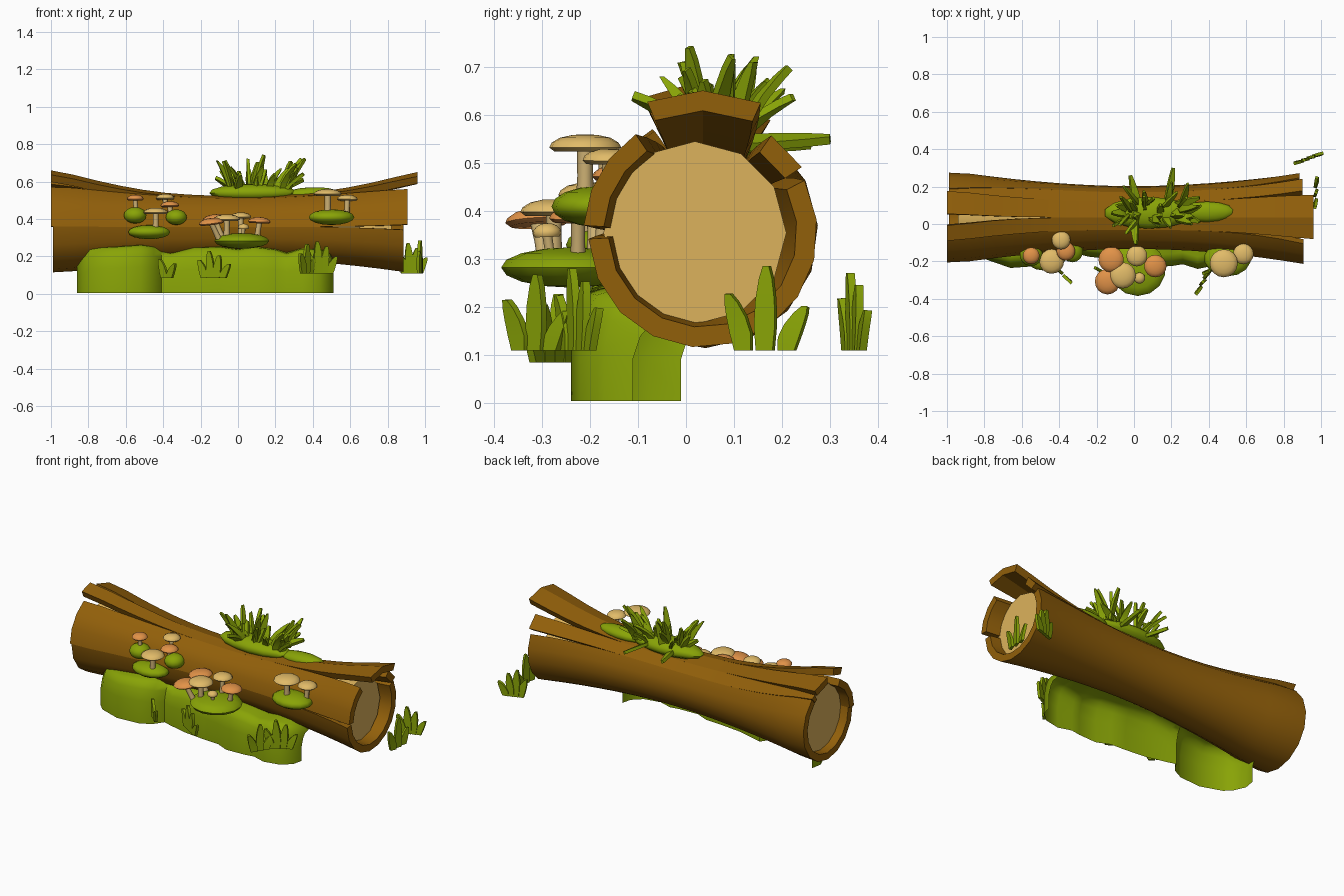
import bpy, bmesh, math, random
from mathutils import Vector, Matrix

if "Cube" in bpy.data.objects:
    bpy.data.objects.remove(bpy.data.objects["Cube"])

random.seed(4)
CY, CZ = 0.035, 0.355            # log axis


def material(name, rgb):
    m = bpy.data.materials.new(name)
    m.diffuse_color = (*rgb, 1)
    m.use_nodes = True
    m.node_tree.nodes["Principled BSDF"].inputs["Base Color"].default_value = m.diffuse_color
    return m


BARK = material("bark brown", (0.285, 0.115, 0.003))
WOOD = material("pale wood", (0.72, 0.45, 0.107))
MOSS = material("moss green", (0.25, 0.37, 0.002))
TAN = material("tan cap", (0.76, 0.50, 0.14))
ORANGE = material("orange cap", (0.76, 0.29, 0.065))
STEM = material("stem beige", (0.60, 0.43, 0.17))


def finish(name, bm, mat, angle=35):
    bmesh.ops.recalc_face_normals(bm, faces=bm.faces)
    me = bpy.data.meshes.new(name)
    bm.to_mesh(me)
    bm.free()
    me.materials.append(mat)
    ob = bpy.data.objects.new(name, me)
    bpy.context.collection.objects.link(ob)
    bpy.context.view_layer.objects.active = ob
    ob.select_set(True)
    bpy.ops.object.shade_smooth_by_angle(angle=math.radians(angle))
    ob.select_set(False)
    return ob


def loft(bm, sections, closed=True):
    """Skin sections; closed ones get end caps, open ones stay a sheet."""
    rings = [[bm.verts.new(p) for p in s] for s in sections]
    n = len(rings[0])
    for a, b in zip(rings, rings[1:]):
        for i in range(n if closed else n - 1):
            j = (i + 1) % n
            bm.faces.new((a[i], a[j], b[j], b[i]))
    if closed:
        bm.faces.new(rings[0][::-1])
        bm.faces.new(rings[-1])


def radius(x):
    return 0.168 + 0.072 * min(1, abs(x) / 0.92) ** 1.8


def polar(x, r, deg, dy=0):
    a = math.radians(deg)
    return (x, CY + dy + r * math.cos(a), CZ + r * math.sin(a))


# Bark strips: joined mid-log, splitting and curling outward at the ends
def strip(name, x0, x1, mid, left, right, lift_l, lift_r, n, thick=0.042):
    bm = bmesh.new()
    secs = []
    for k in range(17):
        x = x0 + (x1 - x0) * k / 16
        t = max(0, (abs(x) - 0.3) / 0.65)
        g = min(1, t) ** 2
        end, lift = (left, lift_l) if x < 0 else (right, lift_r)
        a0 = mid[0] + (end[0] - mid[0]) * g
        a1 = mid[1] + (end[1] - mid[1]) * g
        r = radius(x) + lift * t ** 1.7
        ang = [a0 + (a1 - a0) * i / n for i in range(n + 1)]
        secs.append([polar(x, r, a) for a in ang] +
                    [polar(x, r - thick, a) for a in reversed(ang)])
    loft(bm, secs)
    finish(name, bm, BARK)


strip("log_main_shell", -0.99, 0.885, (-181, 37), (-181, 50), (-176, 25), 0, 0.004, 10)
strip("log_front_strip", -1.0, 0.905, (113, 179), (116, 179), (126, 176), 0, 0.012, 3)
strip("log_top_strip_front", -1.0, 0.96, (90, 113), (98, 114), (90, 113), 0.06, 0.055, 1)
strip("log_top_strip_back", -1.0, 0.96, (60, 90), (59, 86), (66, 90), 0.03, 0.055, 1)
strip("log_back_strip", -0.99, 0.9, (37, 60), (51, 58), (33, 54), 0.0, 0.012, 1)

# Pale heartwood filling the log
bm = bmesh.new()
loft(bm, [[polar(x, radius(x) - 0.036, a * 30, -0.02 * max(0, x)) for a in range(12)]
          for x in (-0.94, -0.75, -0.5, -0.25, 0, 0.25, 0.5, 0.7, 0.82)])
finish("log_heartwood", bm, WOOD)

# Moss curtain hanging in front of the log, open behind and below: x, y, height
bm = bmesh.new()
stations = [(-0.85, -0.01, 0.17), (-0.862, -0.08, 0.17), (-0.83, -0.15, 0.20), (-0.79, -0.19, 0.245),
            (-0.66, -0.235, 0.25), (-0.52, -0.225, 0.26), (-0.45, -0.19, 0.25), (-0.41, -0.13, 0.235),
            (-0.36, -0.145, 0.215), (-0.24, -0.175, 0.245), (-0.1, -0.19, 0.25), (0.0, -0.195, 0.235),
            (0.08, -0.23, 0.25), (0.2, -0.225, 0.235), (0.26, -0.215, 0.215), (0.34, -0.24, 0.24),
            (0.44, -0.22, 0.235), (0.495, -0.17, 0.21), (0.51, -0.11, 0.17)]
loft(bm, [[(x, y, 0.005), (x, y, h * 0.55), (x, y + 0.015, h * 0.82), (x, y + 0.035, h * 0.96),
           (x, y + 0.065, h), (x, max(y + 0.07, -0.075), h + 0.005)] for x, y, h in stations], False)
finish("moss_curtain", bm, MOSS, 50)


# Moss cushions on the bark: centre and half sizes
def cushion(name, c, s, tilt=0):
    bm = bmesh.new()
    bmesh.ops.create_uvsphere(bm, u_segments=14, v_segments=8, radius=1,
                              matrix=Matrix.Translation(c) @ Matrix.Rotation(tilt, 4, 'Y')
                              @ Matrix.Diagonal((*s, 1)))
    finish(name, bm, MOSS, 60)


cushion("moss_shelf_far_left", (-0.55, -0.165, 0.42), (0.062, 0.06, 0.044))
cushion("moss_shelf_left", (-0.33, -0.145, 0.41), (0.058, 0.06, 0.042))
cushion("moss_shelf_low_left", (-0.475, -0.17, 0.33), (0.115, 0.08, 0.038))
cushion("moss_shelf_middle", (0.02, -0.24, 0.283), (0.15, 0.145, 0.042))
cushion("moss_shelf_right", (0.5, -0.185, 0.41), (0.125, 0.095, 0.042))
cushion("moss_top_large", (0.08, 0.06, 0.54), (0.24, 0.085, 0.048))
cushion("moss_top_small", (0.39, 0.065, 0.535), (0.15, 0.055, 0.035), -0.04)


# Mushrooms: cap centre x, y, cap top z, cap radius, colour, stem foot
def mushroom(i, x, y, z, r, mat, foot):
    h = 0.022 + r * 0.16
    top, foot = Vector((x, y, z)), Vector(foot)
    axis = (top - foot).normalized()
    tilt = Vector((0, 0, 1)).rotation_difference((axis + Vector((0, 0, 2))).normalized())
    prof = [(0.3, -h), (0.85, -h * 1.05), (1, -h * 0.8), (0.93, -h * 0.5),
            (0.7, -h * 0.2), (0.35, -h * 0.03), (0.08, 0)]
    bm = bmesh.new()
    loft(bm, [[top + tilt @ Vector((r * k * math.cos(a * math.pi / 8),
                                    r * k * math.sin(a * math.pi / 8), dz))
               for a in range(16)] for k, dz in prof])
    finish(f"mushroom_cap_{i}", bm, mat, 50)
    bm = bmesh.new()
    sr = 0.006 + r * 0.15
    end = top - Vector((0, 0, h * 0.7))
    loft(bm, [[foot.lerp(end, t) + Vector((sr * k * math.cos(a * math.pi / 4),
                                           sr * k * math.sin(a * math.pi / 4), 0))
               for a in range(8)] for t, k in ((0, 1.15), (0.5, 0.95), (1, 1.0))])
    finish(f"mushroom_stem_{i}", bm, STEM, 60)


MUSHROOMS = [
    (-0.55, -0.17, 0.53, 0.045, ORANGE, (-0.545, -0.17, 0.43)),
    (-0.39, -0.085, 0.535, 0.05, TAN, (-0.385, -0.10, 0.42)),
    (-0.365, -0.145, 0.495, 0.05, ORANGE, (-0.36, -0.15, 0.41)),
    (-0.44, -0.2, 0.46, 0.066, TAN, (-0.44, -0.2, 0.33)),
    (-0.125, -0.19, 0.425, 0.068, ORANGE, (-0.08, -0.19, 0.29)),
    (-0.145, -0.31, 0.405, 0.068, ORANGE, (-0.1, -0.29, 0.29)),
    (-0.06, -0.275, 0.425, 0.07, TAN, (-0.06, -0.275, 0.29)),
    (0.015, -0.17, 0.435, 0.056, TAN, (0.015, -0.18, 0.29)),
    (0.03, -0.29, 0.375, 0.03, TAN, (0.025, -0.28, 0.29)),
    (0.115, -0.225, 0.41, 0.06, ORANGE, (0.1, -0.225, 0.29)),
    (0.48, -0.21, 0.56, 0.075, TAN, (0.48, -0.21, 0.41)),
    (0.585, -0.16, 0.53, 0.055, TAN, (0.58, -0.165, 0.41)),
]
for i, m in enumerate(MUSHROOMS):
    mushroom(i + 1, *m)


# Grass blade: thick tapered leaf bending along "lean"
def blade(bm, base, height, lean, side, w, thick=0.016):
    base, lean, side = Vector(base), Vector(lean), Vector(side).normalized()
    secs = []
    for t, k in ((0, 0.8), (0.3, 1), (0.6, 0.9), (0.85, 0.62), (1, 0.28)):
        c = base + Vector((0, 0, height * t)) + lean * t ** 1.6
        tangent = Vector((0, 0, height)) + lean * 1.6 * t ** 0.6
        nrm = side.cross(tangent).normalized() * thick / 2
        s = side * w * k / 2
        secs.append([c - s - nrm, c + s - nrm, c + s + nrm, c - s + nrm])
    loft(bm, secs)


# Ground tufts: start, end, ground z, height of tallest blade, blade count
TUFTS = [((-0.395, -0.255), (-0.365, -0.285), 0.085, 0.16, 2),
         ((-0.18, -0.25), (-0.08, -0.31), 0.085, 0.155, 4),
         ((0.35, -0.345), (0.385, -0.28), 0.11, 0.17, 3),
         ((0.40, -0.25), (0.49, -0.20), 0.11, 0.185, 4),
         ((0.89, 0.335), (0.97, 0.365), 0.11, 0.175, 4),
         ((0.97, 0.12), (0.975, 0.21), 0.11, 0.19, 3)]
for i, (p, q, z, h, n) in enumerate(TUFTS):
    bm = bmesh.new()
    p, q = Vector((*p, z)), Vector((*q, z))
    d = (q - p).normalized()
    for k in range(n):
        t = k / (n - 1)
        hk = h * (1 - 0.9 * abs(t - 0.42))
        blade(bm, p.lerp(q, t), hk, d * (t - 0.45) * 0.07, d + Vector((0.25, -0.1, 0)), 0.046)
    finish(f"ground_grass_{i + 1}", bm, MOSS, 40)

# Grass clump growing from the top moss, plus a few drooping blades
bm = bmesh.new()
for k in range(28):
    x, y = random.uniform(-0.05, 0.27), random.uniform(0.02, 0.12)
    h = random.uniform(0.09, 0.2) * (1.0 - 0.6 * abs(x - 0.11))
    lean = Vector(((x - 0.1) * 0.45 + random.uniform(-0.05, 0.05),
                   (y - 0.06) * 0.9 + random.uniform(-0.06, 0.06), 0))
    a = random.uniform(0, math.pi)
    blade(bm, (x, y, 0.55), h, lean, (math.cos(a), math.sin(a), 0), 0.038)
for x, y, lx, ly, h in ((0.0, 0.03, 0.01, -0.14, 0.1), (0.02, 0.1, -0.04, 0.16, 0.0),
                        (0.18, 0.1, 0.03, 0.2, 0.01), (0.22, 0.1, 0.13, 0.04, 0.07),
                        (-0.03, 0.06, -0.09, 0.0, 0.08), (0.25, 0.05, 0.1, -0.04, 0.1)):
    blade(bm, (x, y, 0.54), h, (lx, ly, 0), (-ly, lx, 0.5 * math.hypot(lx, ly)), 0.045, 0.018)
finish("top_grass", bm, MOSS, 40)
